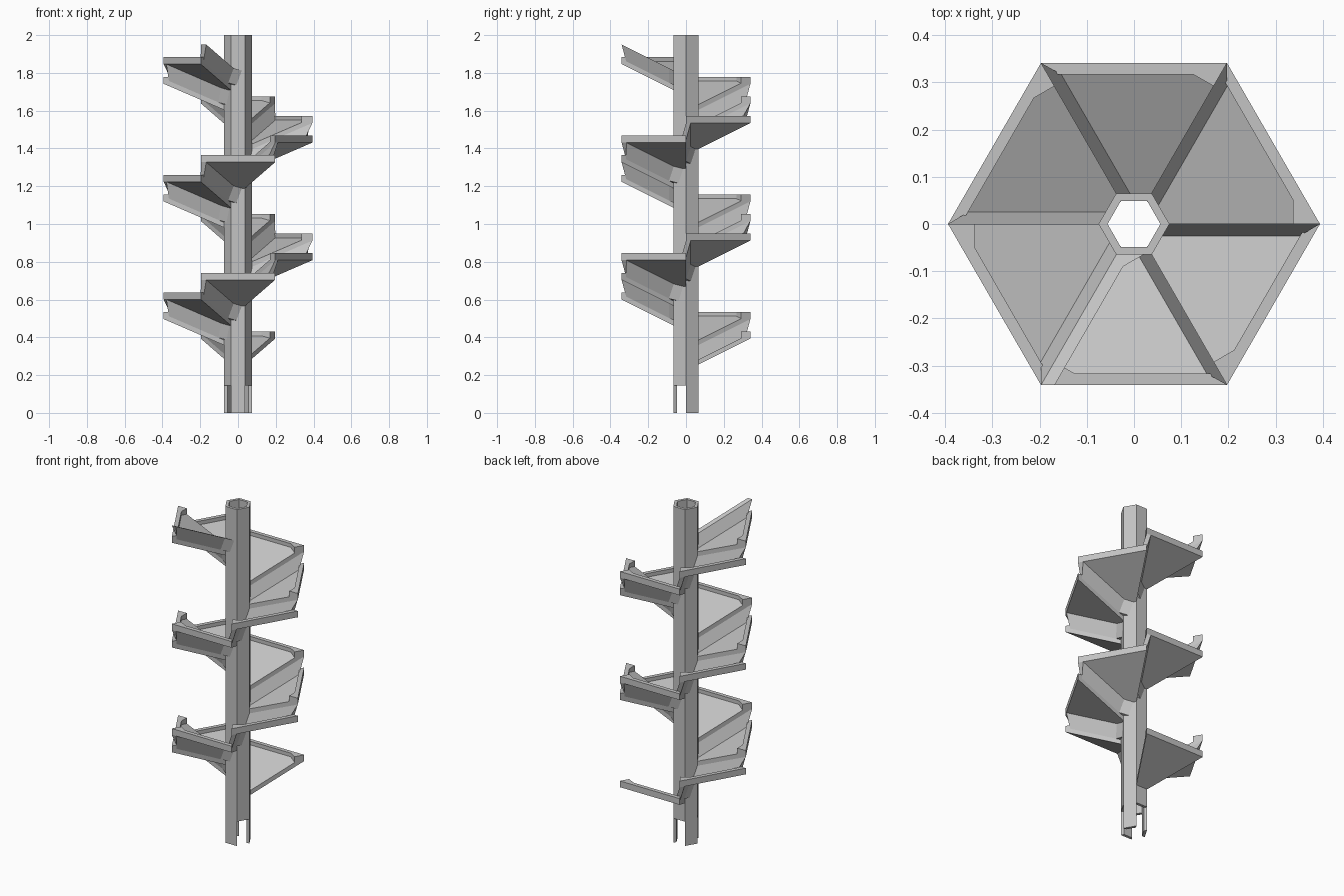
import bpy, bmesh, math
from mathutils import Vector

if "Cube" in bpy.data.objects:
    bpy.data.objects.remove(bpy.data.objects["Cube"], do_unlink=True)

grey = bpy.data.materials.new("plain_grey")
grey.use_nodes = True
colour = (0.55, 0.55, 0.55, 1)
grey.diffuse_color = colour
grey.node_tree.nodes["Principled BSDF"].inputs["Base Color"].default_value = colour

OUTER, RIM_IN, CORE = 0.341, 0.317, 0.058   # distances from axis to the flats
STEP, TRAYS, FIRST = 0.1038, 15, 0.43       # rise per tray, count, first rim height
SLOPE, PLATE, LIP = 0.5, 0.027, 0.037
TAN30, COS30 = math.tan(math.pi / 6), math.cos(math.pi / 6)


def direction(degrees):
    a = math.radians(degrees)
    return Vector((math.cos(a), math.sin(a), 0))


def under(a):
    """Underside height of a tray, relative to its rim top."""
    return -LIP - SLOPE * (OUTER - a)


def floor(a):
    return under(a) + PLATE


def prism(bm, low, high):
    """Closed solid between two loops of points."""
    lo = [bm.verts.new(p) for p in low]
    hi = [bm.verts.new(p) for p in high]
    bm.faces.new(lo[::-1])
    bm.faces.new(hi)
    for i in range(len(lo)):
        j = (i + 1) % len(lo)
        bm.faces.new((lo[i], lo[j], hi[j], hi[i]))


def finish(bm, name):
    bmesh.ops.recalc_face_normals(bm, faces=bm.faces)
    mesh = bpy.data.meshes.new(name)
    bm.to_mesh(mesh)
    bm.free()
    mesh.materials.append(grey)
    return mesh


def add(name, mesh):
    ob = bpy.data.objects.new(name, mesh)
    bpy.context.collection.objects.link(ob)
    return ob


def sector(a, side, z):
    """Point in the back sector: distance a from the axis, sideways by side."""
    return Vector((-side, a, z))


def beside(a, d, z):
    """Point beside the leading spoke, offset d from it."""
    r = (a - abs(d) * 0.5) / COS30
    return direction(120) * r + direction(210) * d + Vector((0, 0, z))


# Hexagonal tube, with three of its sides carried down as legs
bm = bmesh.new()
LEG = 0.145
rings = [[bm.verts.new(direction(60 * i) * r + Vector((0, 0, z))) for i in range(6)]
         for r, z in ((0.075, LEG), (0.075, 2), (0.056, 2), (0.056, LEG))]
leg_faces = []
for i in range(6):
    j = (i + 1) % 6
    for k in range(4):
        a, b = rings[k], rings[(k + 1) % 4]
        face = bm.faces.new((a[i], a[j], b[j], b[i]))
        if k == 3 and i % 2 == 0:
            leg_faces.append(face)
legs = bmesh.ops.extrude_face_region(bm, geom=leg_faces)["geom"]
bmesh.ops.translate(bm, vec=(0, 0, -LEG),
                    verts=[v for v in legs if isinstance(v, bmesh.types.BMVert)])
add("column", finish(bm, "column"))

# One tray: sloping floor
bm = bmesh.new()
plan = [(a, s * a * TAN30) for a, s in ((CORE, -1), (CORE, 1), (OUTER, 1), (OUTER, -1))]
prism(bm, [sector(a, l, under(a)) for a, l in plan],
      [sector(a, l, floor(a)) for a, l in plan])

# Level rim with a cut corner at the lower end
plan = [(OUTER, -OUTER * TAN30), (OUTER, OUTER * TAN30), (RIM_IN, RIM_IN * TAN30),
        (RIM_IN, -0.125), (0.292, -0.292 * TAN30)]
prism(bm, [sector(a, l, floor(a)) for a, l in plan],
      [sector(a, l, 0) for a, l in plan])

# Leaning wall up to the next tray, widened where it meets the column
WALL = 0.025
low = [(CORE, 0), (RIM_IN, 0), (RIM_IN, WALL), (0.09, WALL), (0.064, 0.051)]
high = [(CORE, 0), (OUTER, 0), (OUTER, WALL), (0.09, WALL), (0.064, 0.051)]
prism(bm, [beside(a, d - WALL, floor(a)) for a, d in low],
      [beside(a, d, under(a) + STEP) for a, d in high])
tray_mesh = finish(bm, "tray")

# Spiral of trays around the column
for i in range(TRAYS):
    tray = add(f"tray_{i + 1}", tray_mesh)
    tray.location.z = FIRST + STEP * i
    tray.rotation_euler.z = math.radians(60 * i)
